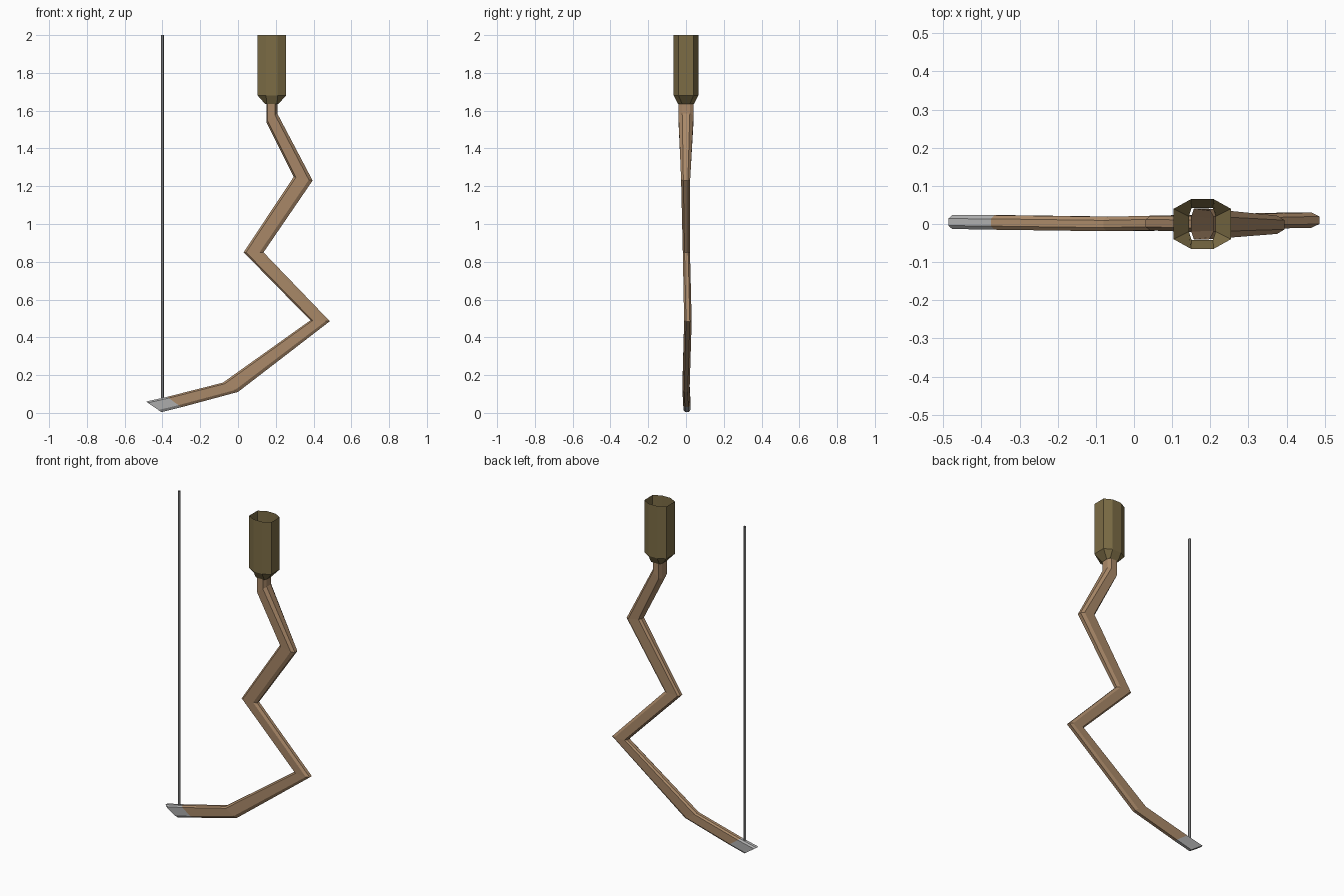
import bpy, bmesh, math

if "Cube" in bpy.data.objects:
    bpy.data.objects.remove(bpy.data.objects["Cube"])


def material(name, color):
    m = bpy.data.materials.new(name)
    m.diffuse_color = (*color, 1)
    m.use_nodes = True
    m.node_tree.nodes["Principled BSDF"].inputs["Base Color"].default_value = m.diffuse_color
    return m


def loft(name, rings, mat=None, cap_start=False, cap_end=False):
    """Skin a list of equal-length point rings."""
    bm = bmesh.new()
    loops = [[bm.verts.new(p) for p in r] for r in rings]
    n = len(loops[0])
    for a, b in zip(loops, loops[1:]):
        for i in range(n):
            j = (i + 1) % n
            bm.faces.new((a[i], a[j], b[j], b[i]))
    if cap_start:
        bm.faces.new(loops[0][::-1])
    if cap_end:
        bm.faces.new(loops[-1])
    bmesh.ops.recalc_face_normals(bm, faces=bm.faces[:])
    # open tubes: make sure the walls point outward
    bm.normal_update()
    f = bm.faces[0]
    ring = rings[0] + rings[1]
    mid = [sum(p[k] for p in ring) / len(ring) for k in range(3)]
    c = f.calc_center_median()
    if sum((c[k] - mid[k]) * f.normal[k] for k in range(3)) < 0:
        bmesh.ops.reverse_faces(bm, faces=bm.faces[:])
    me = bpy.data.meshes.new(name)
    bm.to_mesh(me)
    bm.free()
    ob = bpy.data.objects.new(name, me)
    bpy.context.collection.objects.link(ob)
    if mat:
        me.materials.append(mat)
    return ob


def limb_ring(lx, lz, rx, rz, cy, h):
    """Chamfered eight-sided section between string-side and outer edges."""
    prof = [(0, -.5), (.12, -1), (.8, -1), (1, -.5),
            (1, .5), (.8, 1), (.12, 1), (0, .5)]
    return [(lx + (rx - lx) * t, cy + h * s, lz + (rz - lz) * t) for t, s in prof]


def grip_ring(z, hx, hy, fx, fy):
    """Eight-sided section with flats of half-length fx, fy."""
    cx = .179
    return [(cx + x, y, z) for x, y in
            [(-hx, -fy), (-fx, -hy), (fx, -hy), (hx, -fy),
             (hx, fy), (fx, hy), (-fx, hy), (-hx, fy)]]


wood = material("wood", (.40, .25, .14))
leather = material("leather", (.20, .15, .06))
metal = material("metal", (.42, .42, .42))
cord = material("cord", (.35, .35, .35))

# zigzag limb: left x, z, right x, z, centre y, half thickness
sections = [
    (-.487, .06, -.405, .004, .005, .018),
    (-.375, .085, -.30, .03, .004, .019),
    (-.08, .16, 0, .111, .0, .019),
    (.383, .49, .486, .485, .010, .020),
    (.03, .85, .135, .85, .002, .019),
    (.295, 1.25, .395, 1.23, -.002, .024),
    (.15, 1.54, .208, 1.585, 0, .040),
    (.15, 1.64, .208, 1.64, 0, .040),
]
rings = [limb_ring(*s) for s in sections]
loft("limb_tip", rings[:2], metal, cap_start=True)
loft("limb", rings[1:], wood)

# hollow grip with tapered lower end
loft("grip", [grip_ring(1.635, .035, .042, .028, .02),
              grip_ring(1.68, .075, .065, .03, .04),
              grip_ring(2.0, .075, .065, .03, .04)], leather)

# bowstring
string = [[(-.4 + .008 * math.cos(a * math.pi / 3), .003 + .008 * math.sin(a * math.pi / 3), z)
           for a in range(6)] for z in (.05, 2.0)]
loft("string", string, cord)
